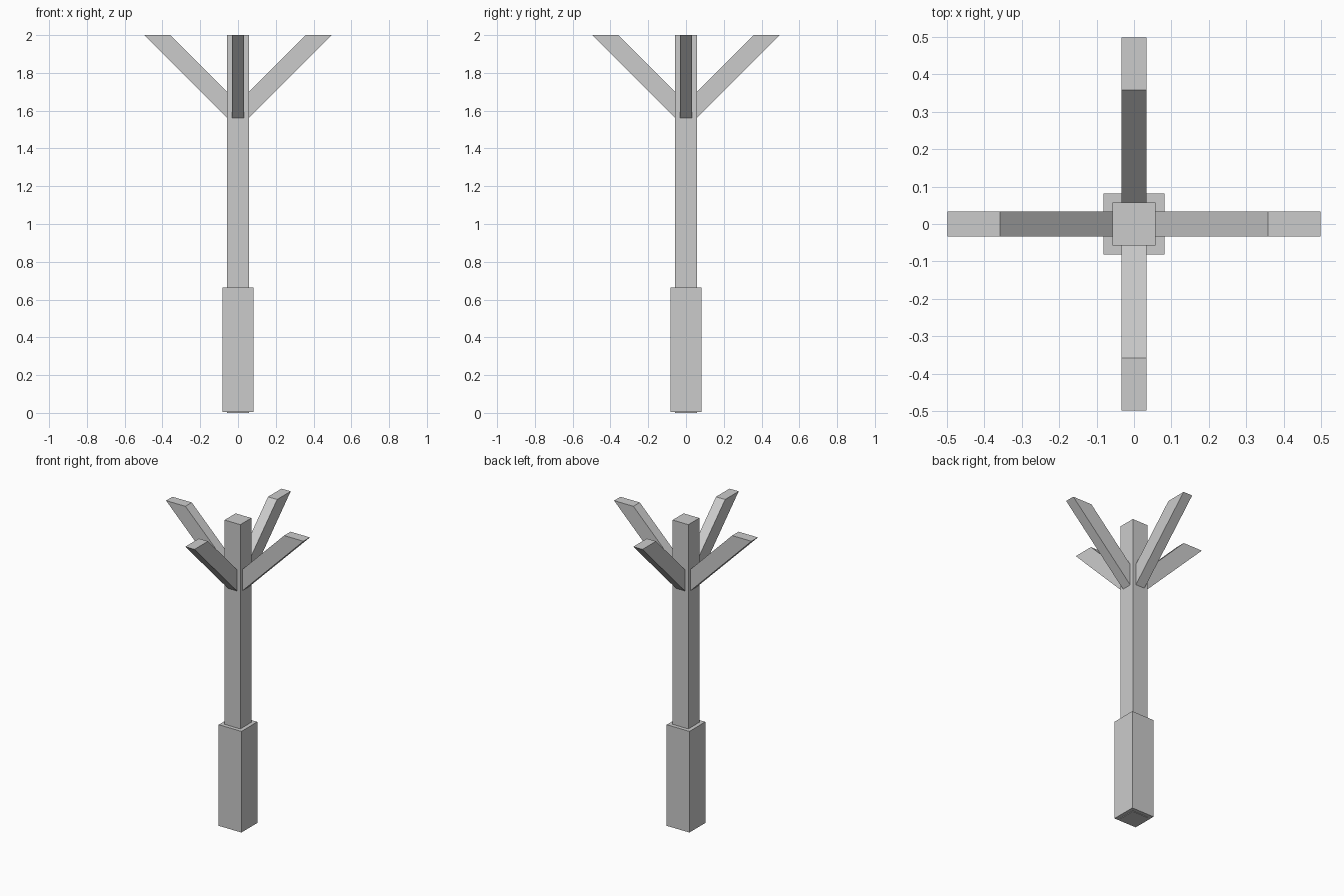
import bpy
import bmesh
from math import pi
from mathutils import Matrix

cube = bpy.data.objects.get("Cube")
if cube:
    bpy.data.objects.remove(cube, do_unlink=True)

GREY = (0.6, 0.6, 0.6, 1.0)
grey = bpy.data.materials.new("plain grey")
grey.use_nodes = True
grey.diffuse_color = GREY
grey.node_tree.nodes["Principled BSDF"].inputs["Base Color"].default_value = GREY


def prism(name, profile, half_width, turn=0.0):
    """Extrude an (x, z) profile along y, then turn it about the z axis."""
    bm = bmesh.new()
    face = bm.faces.new([bm.verts.new((x, -half_width, z)) for x, z in profile])
    extruded = bmesh.ops.extrude_face_region(bm, geom=[face])["geom"]
    verts = [v for v in extruded if isinstance(v, bmesh.types.BMVert)]
    bmesh.ops.translate(bm, verts=verts, vec=(0, 2 * half_width, 0))
    bmesh.ops.recalc_face_normals(bm, faces=bm.faces[:])
    bm.transform(Matrix.Rotation(turn, 4, "Z"))
    mesh = bpy.data.meshes.new(name)
    bm.to_mesh(mesh)
    bm.free()
    mesh.materials.append(grey)
    obj = bpy.data.objects.new(name, mesh)
    bpy.context.collection.objects.link(obj)
    return obj


def square_post(name, half, bottom, top):
    corners = [(-half, bottom), (half, bottom), (half, top), (-half, top)]
    return prism(name, corners, half)


# Square post standing in a thicker sleeve
square_post("post", 0.057, 0.0, 2.0)
square_post("base_sleeve", 0.082, 0.004, 0.665)

# Four slanted braces, cut level at the top and upright against the post
BRACE = [(0.057, 1.56), (0.497, 2.0), (0.357, 2.0), (0.057, 1.70)]
for i, side in enumerate(("left", "back", "right", "front")):
    prism(side + "_brace", BRACE, 0.033, i * pi / 2)
